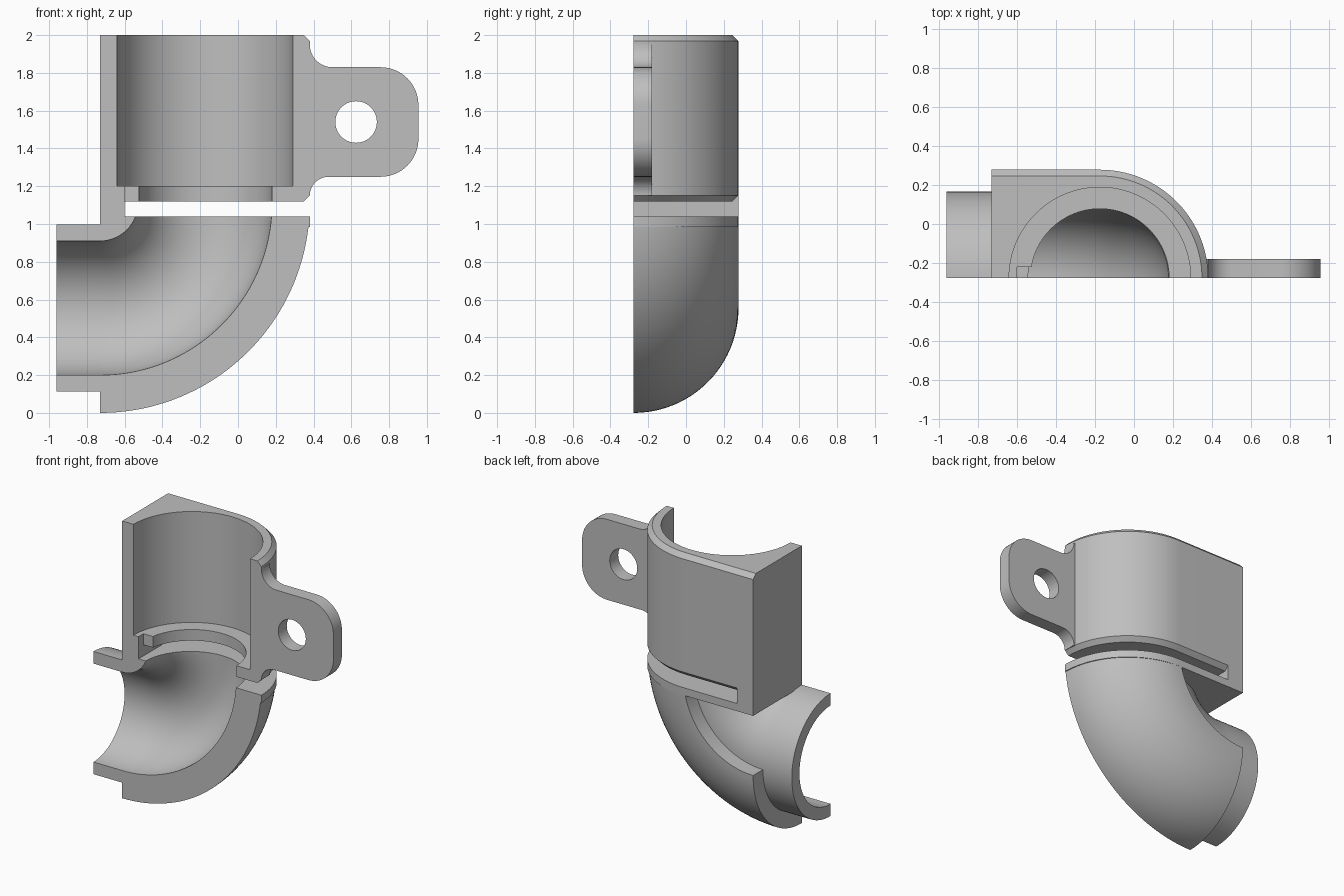
import bpy, bmesh, math
from mathutils import Vector

if "Cube" in bpy.data.objects:
    bpy.data.objects.remove(bpy.data.objects["Cube"], do_unlink=True)

FRONT = -0.277          # cut plane through the pipe axis
AX = -0.175             # x of the vertical pipe axis
BEND = (-0.73, 1.11)    # bend centre (x, z)
R = 0.555               # bend radius, also outer body radius
BORE, TUBE, SOCKET = 0.355, 0.4425, 0.465

grey = bpy.data.materials.new("Plain grey")
grey.use_nodes = True
grey.diffuse_color = (0.52, 0.52, 0.52, 1)
grey.node_tree.nodes["Principled BSDF"].inputs["Base Color"].default_value = (0.52, 0.52, 0.52, 1)


def arc(cx, cy, r, a0, a1, n=24):
    """Points on an arc, angles in degrees."""
    out = []
    for i in range(n + 1):
        a = math.radians(a0 + (a1 - a0) * i / n)
        out.append((cx + r * math.cos(a), cy + r * math.sin(a)))
    return out


def loft(name, rings):
    """Closed solid through a row of matching rings."""
    bm = bmesh.new()
    rows = [[bm.verts.new(Vector(p)) for p in ring] for ring in rings]
    n = len(rows[0])
    for a, b in zip(rows, rows[1:]):
        for i in range(n):
            j = (i + 1) % n
            bm.faces.new((a[i], a[j], b[j], b[i]))
    bm.faces.new(rows[0])
    bm.faces.new(rows[-1][::-1])
    bmesh.ops.recalc_face_normals(bm, faces=bm.faces)
    me = bpy.data.meshes.new(name)
    bm.to_mesh(me)
    bm.free()
    me.materials.append(grey)
    ob = bpy.data.objects.new(name, me)
    bpy.context.collection.objects.link(ob)
    return ob


def box(name, x0, x1, y0, y1, z0, z1):
    return loft(name, [[(x0, y0, z), (x1, y0, z), (x1, y1, z), (x0, y1, z)] for z in (z0, z1)])


def upright_cylinder(name, r, z0, z1):
    ring = arc(AX, FRONT, r, 0, 360, 96)[:-1]
    return loft(name, [[(x, y, z) for x, y in ring] for z in (z0, z1)])


def bend(name, section):
    """Sweep a (radial, depth) section round the quarter bend."""
    rings = []
    for i in range(41):
        t = math.radians(90 * i / 40)
        rings.append([(BEND[0] + (R + u) * math.sin(t), FRONT + v,
                       BEND[1] - (R + u) * math.cos(t)) for u, v in section])
    return loft(name, rings)


def activate(ob):
    bpy.ops.object.select_all(action='DESELECT')
    ob.select_set(True)
    bpy.context.view_layer.objects.active = ob


def cut(ob, *cutters):
    activate(ob)
    for c in cutters:
        m = ob.modifiers.new("cut", 'BOOLEAN')
        m.operation, m.solver, m.object = 'DIFFERENCE', 'EXACT', c
        bpy.ops.object.modifier_apply(modifier=m.name)


def plan(z, inset=0.0):
    """Body outline: square back corner on one side, round on the other."""
    pts = [(-0.73, FRONT), (-0.73, FRONT + R - inset)] + arc(AX, FRONT, R - inset, 90, 0, 40)
    return [(x, y, z) for x, y in pts]


# Cutters
slot = box("slot_cutter", -0.6, 1, -1, 1, 1.04, 1.14)
notch = box("notch_cutter", -0.6, -0.45, -0.5, -0.22, 1.0, 1.2)
socket_bore = upright_cylinder("socket_cutter", SOCKET, 1.2, 2.2)
neck_bore = upright_cylinder("neck_cutter", BORE, 1.0, 1.3)
bend_bore = bend("bend_cutter", arc(0, 0, BORE + 0.004, 0, 360, 64)[:-1])
hole = loft("hole_cutter", [[(x, y, z) for x, z in arc(0.625, 1.54, 0.11, 0, 360, 48)[:-1]]
                            for y in (-0.6, 0.2)])

# Socket with chamfered rims
socket = loft("socket_body", [plan(1.12, 0.032), plan(1.152), plan(1.968), plan(2.0, 0.032)])
cut(socket, socket_bore, neck_bore, notch)

# Lip below the slot, joined to the socket by the corner post
lip = loft("slot_lip", [plan(0.985), plan(1.12)])
cut(lip, slot, bend_bore)
post = box("slot_end_post", -0.73, -0.6, 0.2, FRONT + R, 1.115, 1.155)

# Elbow: thick wall on the outside of the bend, thin on the inside
elbow = bend("elbow", arc(0, 0, R, 0, 90) + arc(0, 0, TUBE, 90, 180) + arc(0, 0, BORE, 180, 0, 48))
cut(elbow, slot)

# Horizontal spigot
half = arc(0, 0, TUBE, 0, 180, 48) + arc(0, 0, BORE, 180, 0, 48)
spigot = loft("spigot", [[(x, FRONT + v, BEND[1] - R - u) for u, v in half] for x in (-0.96, -0.73)])

# Mounting tab with filleted root and rounded corners
outline = ([(0.33, 1.95)] + arc(0.5, 1.95, 0.12, 180, 270, 12) + arc(0.755, 1.63, 0.2, 90, 0, 16)
           + arc(0.755, 1.45, 0.2, 0, -90, 16) + arc(0.48, 1.15, 0.1, 90, 180, 12) + [(0.33, 1.15)])
tab = loft("mounting_tab", [[(x, y, z) for x, z in outline] for y in (FRONT, -0.18)])
cut(tab, hole)

for c in (slot, notch, socket_bore, neck_bore, bend_bore, hole):
    bpy.data.objects.remove(c, do_unlink=True)

for ob in (socket, lip, elbow, spigot, tab):
    activate(ob)
    bpy.ops.object.shade_smooth_by_angle(angle=math.radians(25))
